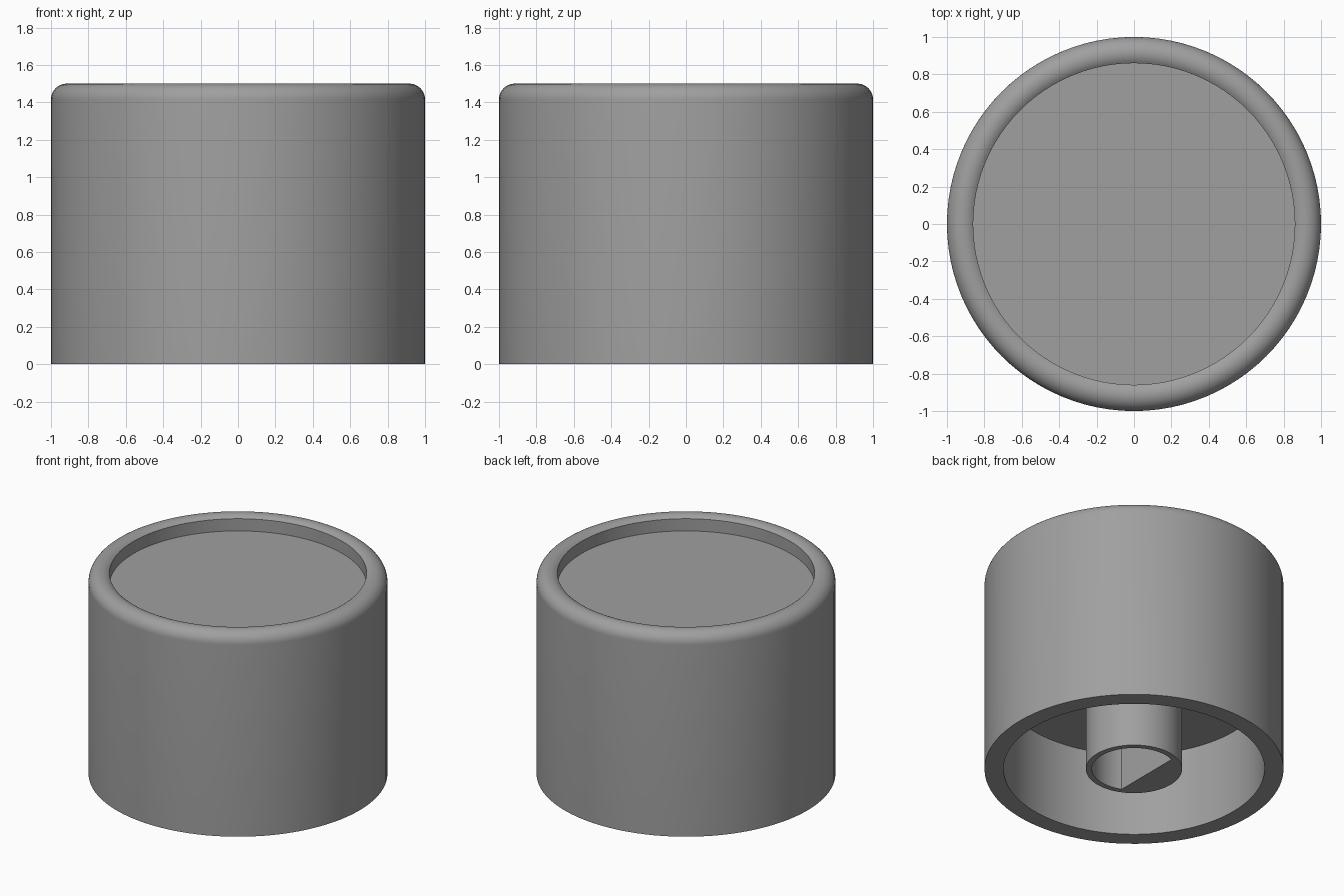
import bpy, bmesh, math

if "Cube" in bpy.data.objects:
    bpy.data.objects.remove(bpy.data.objects["Cube"])

SEGMENTS = 96
grey = bpy.data.materials.new("grey plastic")
grey.diffuse_color = (0.35, 0.35, 0.35, 1)
grey.use_nodes = True
grey.node_tree.nodes["Principled BSDF"].inputs["Base Color"].default_value = grey.diffuse_color


def finish(name, bm):
    bmesh.ops.remove_doubles(bm, verts=bm.verts, dist=1e-5)
    bmesh.ops.recalc_face_normals(bm, faces=bm.faces)
    mesh = bpy.data.meshes.new(name)
    bm.to_mesh(mesh)
    bm.free()
    mesh.materials.append(grey)
    obj = bpy.data.objects.new(name, mesh)
    bpy.context.collection.objects.link(obj)
    bpy.ops.object.select_all(action='DESELECT')
    obj.select_set(True)
    bpy.context.view_layer.objects.active = obj
    bpy.ops.object.shade_smooth_by_angle(angle=math.radians(30))
    return obj


def lathe(name, profile, closed=False):
    """Spin a (radius, z) profile around the z axis."""
    bm = bmesh.new()
    verts = [bm.verts.new((r, 0, z)) for r, z in profile]
    pairs = list(zip(verts, verts[1:]))
    if closed:
        pairs.append((verts[-1], verts[0]))
    edges = [bm.edges.new(p) for p in pairs]
    bmesh.ops.spin(bm, geom=verts + edges, cent=(0, 0, 0), axis=(0, 0, 1),
                   angle=math.tau, steps=SEGMENTS, use_merge=True)
    return finish(name, bm)


# Knob body: hollow underside, rounded rim, shallow recess on top
RIM, RIM_R, RIM_Z = 0.085, 0.915, 1.415
end = math.acos((0.86 - RIM_R) / RIM)
rim = [(RIM_R + RIM * math.cos(end * i / 14), RIM_Z + RIM * math.sin(end * i / 14))
       for i in range(15)]
CEILING = 0.615
lathe("knob_body", [(0, CEILING), (0.873, CEILING), (0.873, 0), (1, 0)]
      + rim + [(0.86, 1.39), (0, 1.39)])

# Shaft socket: tube hanging from the ceiling of the hollow
HOLE = 0.282
lathe("shaft_socket", [(HOLE, CEILING), (HOLE, 0), (0.322, 0), (0.322, CEILING)],
      closed=True)

# Flat side that makes the shaft hole D-shaped
FLAT = -0.11
half = math.acos(-FLAT / HOLE)
bm = bmesh.new()
outline = [bm.verts.new((HOLE * math.cos(a), HOLE * math.sin(a), 0))
           for a in (math.pi - half + 2 * half * i / 36 for i in range(37))]
base = bm.faces.new(outline)
top = bmesh.ops.extrude_face_region(bm, geom=[base])["geom"]
bmesh.ops.translate(bm, vec=(0, 0, CEILING),
                    verts=[g for g in top if isinstance(g, bmesh.types.BMVert)])
finish("socket_flat", bm)
